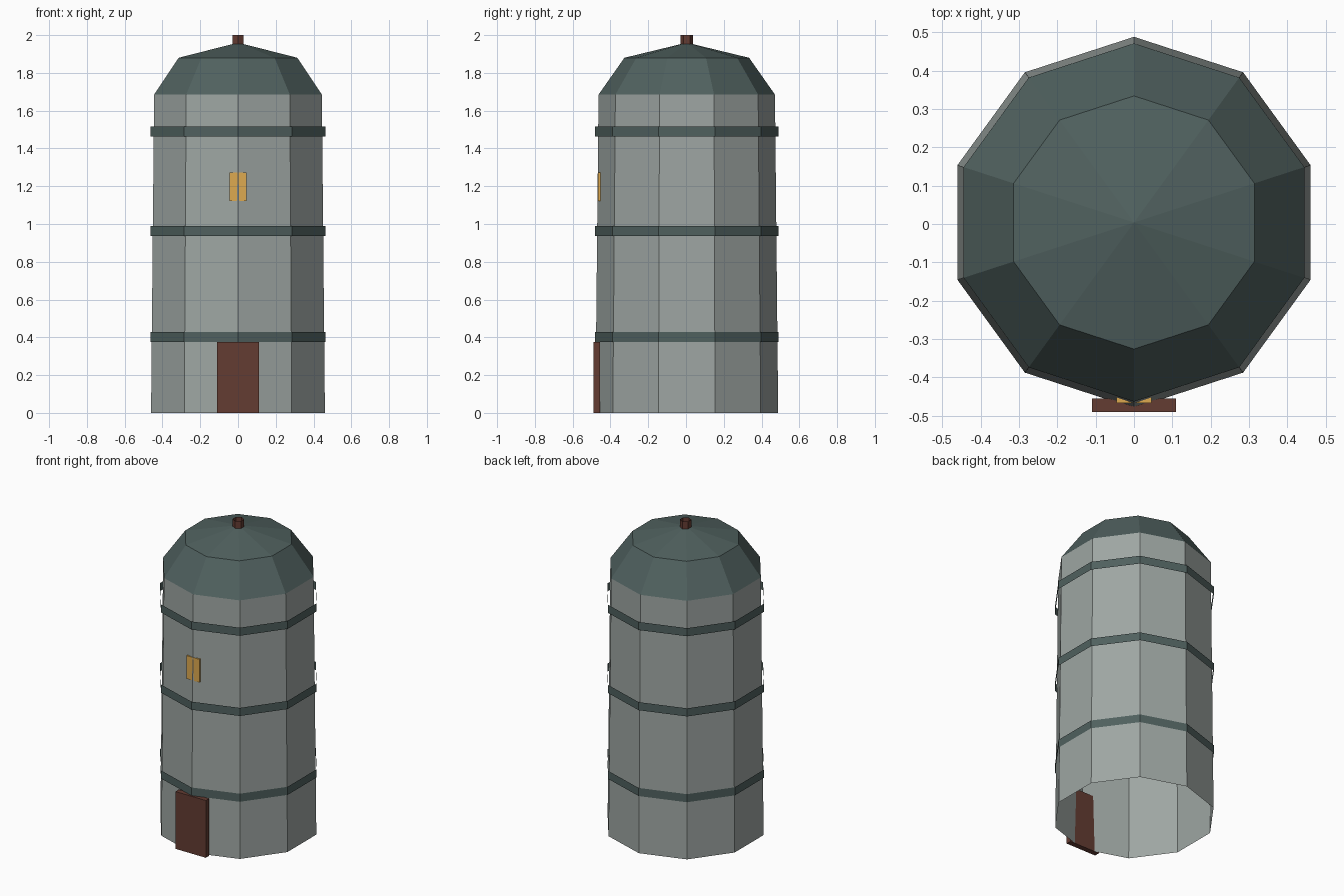
import bpy
import bmesh
from math import sin, cos, pi

if "Cube" in bpy.data.objects:
    bpy.data.objects.remove(bpy.data.objects["Cube"], do_unlink=True)

AXIS_Y = 0.004  # the tower axis sits slightly behind the origin


def material(name, rgb):
    mat = bpy.data.materials.new(name)
    mat.use_nodes = True
    colour = (*rgb, 1.0)
    mat.diffuse_color = colour
    mat.node_tree.nodes["Principled BSDF"].inputs["Base Color"].default_value = colour
    return mat


def finish(name, bm, mat):
    bmesh.ops.recalc_face_normals(bm, faces=bm.faces)
    mesh = bpy.data.meshes.new(name)
    bm.to_mesh(mesh)
    bm.free()
    mesh.materials.append(mat)
    obj = bpy.data.objects.new(name, mesh)
    bpy.context.collection.objects.link(obj)
    return obj


def ring_shell(name, profile, mat, sides=10, apex=None):
    """Open faceted shell through (radius, z) rings, optionally closed to an apex."""
    bm = bmesh.new()
    rings = []
    for radius, z in profile:
        angles = [2 * pi * i / sides - pi / 2 for i in range(sides)]
        rings.append([bm.verts.new((radius * cos(a), AXIS_Y + radius * sin(a), z))
                      for a in angles])
    for low, high in zip(rings, rings[1:]):
        for i in range(sides):
            j = (i + 1) % sides
            bm.faces.new((low[i], low[j], high[j], high[i]))
    if apex is not None:
        tip = bm.verts.new((0, AXIS_Y, apex))
        top = rings[-1]
        for i in range(sides):
            bm.faces.new((top[i], top[(i + 1) % sides], tip))
    # Keep open shells facing outward
    obj = finish(name, bm, mat)
    side = obj.data.polygons[0]
    if side.normal.x * side.center.x + side.normal.y * (side.center.y - AXIS_Y) < 0:
        obj.data.flip_normals()
    return obj


def box(name, half_width, y_range, z_range, mat):
    bm = bmesh.new()
    bmesh.ops.create_cube(bm, size=1)
    for v in bm.verts:
        v.co = (half_width if v.co.x > 0 else -half_width,
                y_range[v.co.y > 0], z_range[v.co.z > 0])
    return finish(name, bm, mat)


wall_grey = material("wall grey", (0.342, 0.381, 0.366))
roof_green = material("roof slate green", (0.080, 0.119, 0.114))
door_brown = material("door brown", (0.127, 0.045, 0.032))
window_gold = material("window gold", (0.73, 0.402, 0.080))

# Tapered wall, open at the bottom
ring_shell("wall", [(0.484, 0), (0.467, 1.685)], wall_grey)

# Faceted dome
ring_shell("dome_roof", [(0.467, 1.685), (0.33, 1.88)], roof_green, apex=1.96)

# Hoops around the wall
for label, z in (("lower", 0.375), ("middle", 0.937), ("upper", 1.462)):
    ring_shell(label + "_hoop", [(0.486, z), (0.486, z + 0.053)], roof_green)

# Short vent pipe on the tip
ring_shell("roof_vent", [(0.034, 1.925), (0.034, 2.0)], door_brown, sides=6)

# Door and window at the front corner
box("door", 0.11, (-0.49, -0.455), (0, 0.375), door_brown)
box("window", 0.046, (-0.4665, -0.435), (1.122, 1.273), window_gold)
